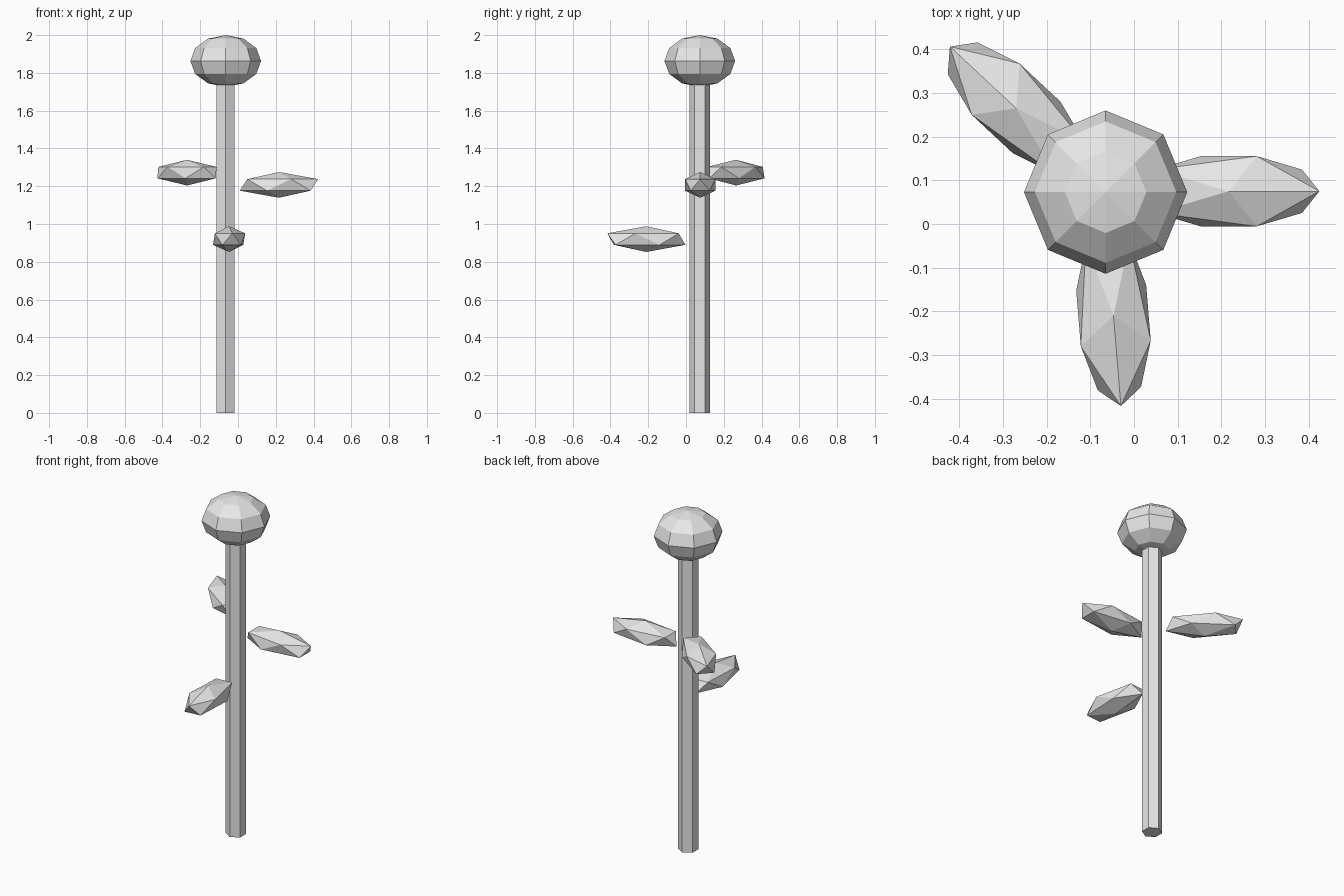
import bpy
import math

cube = bpy.data.objects.get("Cube")
if cube:
    bpy.data.objects.remove(cube, do_unlink=True)

# One plain grey for the whole plant
grey = bpy.data.materials.new("light_grey")
grey.use_nodes = True
grey.diffuse_color = (0.8, 0.8, 0.8, 1)
grey.node_tree.nodes["Principled BSDF"].inputs["Base Color"].default_value = (0.8, 0.8, 0.8, 1)

CX, CY = -0.065, 0.073      # stem axis
STEM_TOP = 1.78


def finish(name, scale=(1, 1, 1), turn=0):
    """Name, size, turn and colour the newly added primitive."""
    obj = bpy.context.object
    obj.name = name
    obj.scale = scale
    obj.rotation_euler.z = math.radians(turn)
    obj.data.materials.append(grey)
    bpy.ops.object.shade_flat()
    return obj


# Six-sided stem
bpy.ops.mesh.primitive_cylinder_add(vertices=6, radius=0.055, depth=STEM_TOP,
                                    location=(CX, CY, STEM_TOP / 2))
finish("stem")

# Flattened faceted flower head
bpy.ops.mesh.primitive_uv_sphere_add(segments=8, ring_count=6, radius=1,
                                     location=(CX, CY, 1.863))
finish("flower_head", (0.187, 0.187, 0.137))

# Leaves: stretched low-poly spheres pointing outward
leaves = [
    ("left_leaf", (0.217, 0.075, 1.207), 0),
    ("back_leaf", (-0.27, 0.265, 1.272), 137),
    ("front_leaf", (-0.047, -0.21, 0.92), -85.3),
]
for name, centre, turn in leaves:
    bpy.ops.mesh.primitive_ico_sphere_add(subdivisions=1, radius=1, location=centre)
    finish(name, (0.232, 0.0945, 0.068), turn)
